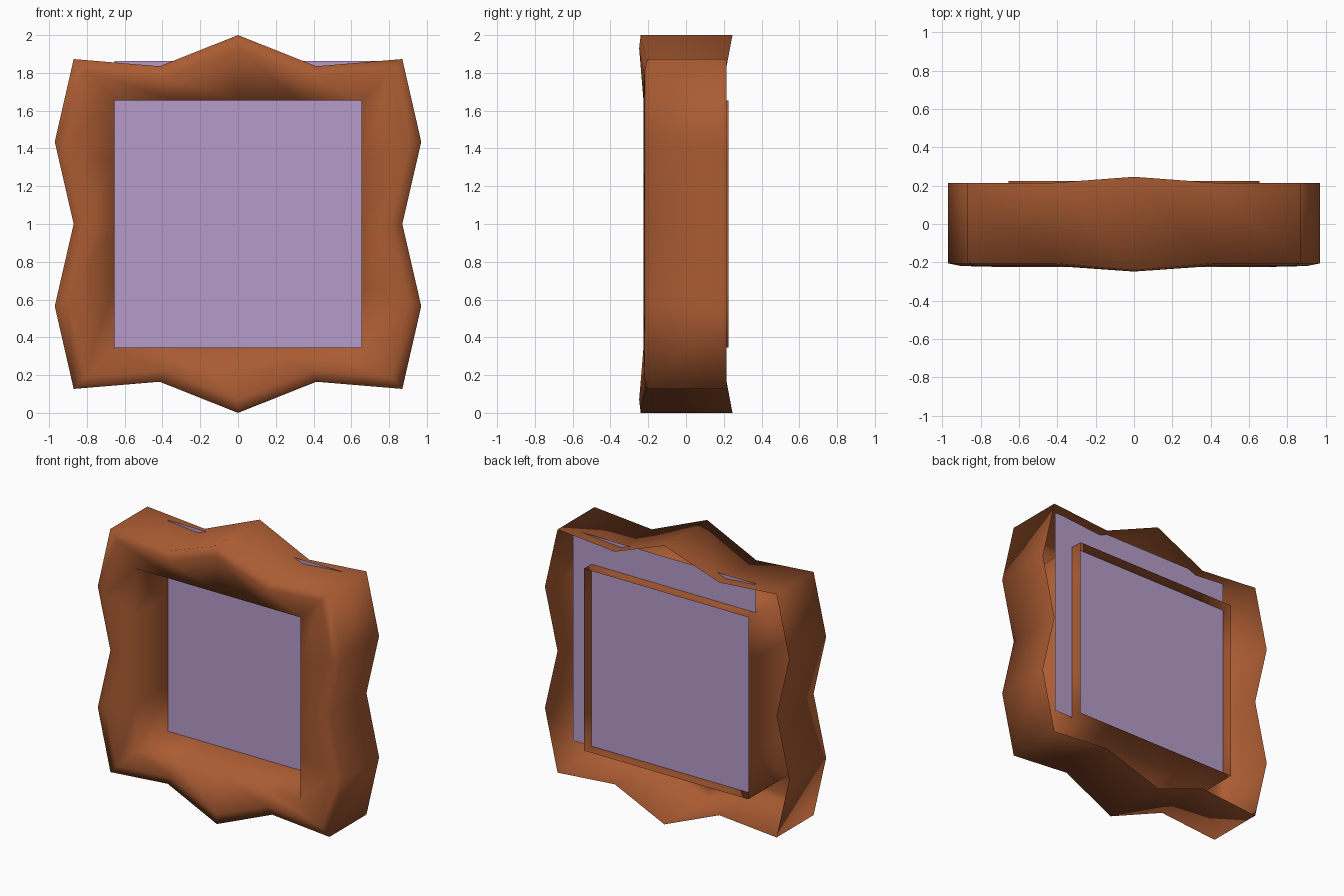
import bpy, bmesh

cube = bpy.data.objects.get("Cube")
if cube:
    bpy.data.objects.remove(cube, do_unlink=True)


def material(name, color):
    mat = bpy.data.materials.new(name)
    mat.use_nodes = True
    mat.diffuse_color = (*color, 1)
    bsdf = next(n for n in mat.node_tree.nodes if n.type == 'BSDF_PRINCIPLED')
    bsdf.inputs["Base Color"].default_value = (*color, 1)
    return mat


def add_object(name, bm, mat, smooth=False):
    mesh = bpy.data.meshes.new(name)
    for face in bm.faces:
        face.smooth = smooth
    bm.to_mesh(mesh)
    bm.free()
    mesh.materials.append(mat)
    obj = bpy.data.objects.new(name, mesh)
    bpy.context.collection.objects.link(obj)


brown = material("brown wood", (0.40, 0.105, 0.032))
lilac = material("lilac picture", (0.47, 0.33, 0.59))

HALF = 0.653
MID_Z = 1.0

# A quarter of the wavy outline, from top middle to right middle, and of the opening
wave_quarter = [(0, 1.0), (0.415, 0.835), (0.87, 0.873), (0.97, 0.435), (0.87, 0)]
hole_quarter = [(0, HALF), (HALF / 2, HALF), (HALF, HALF), (HALF, HALF / 2), (HALF, 0)]


def full_loop(quarter):
    """Mirror a quarter outline into a closed loop of sixteen points."""
    right = quarter + [(x, -z) for x, z in reversed(quarter[:-1])]
    return right + [(-x, z) for x, z in reversed(right[1:-1])]


wave = full_loop(wave_quarter)
hole = full_loop(hole_quarter)


def ring(bm, points, y, scale=1.0, bulge=0.0):
    """Add a loop of vertices; the top and bottom peaks are pushed out by bulge."""
    return [bm.verts.new((x * scale, y + (bulge if x == 0 else 0), MID_Z + z * scale))
            for x, z in points]


# Frame: open-backed outer wall, rounded front and straight inner sleeve
bm = bmesh.new()
loops = [
    ring(bm, wave, 0.215, bulge=0.031),
    ring(bm, wave, -0.205, bulge=-0.035),
    ring(bm, wave, -0.219, scale=0.93, bulge=-0.029),
    ring(bm, hole, -0.225),
    ring(bm, hole, 0.225),
]
for a, b in zip(loops, loops[1:]):
    for i in range(len(a)):
        j = (i + 1) % len(a)
        bm.faces.new((a[i], a[j], b[j], b[i]))
bmesh.ops.recalc_face_normals(bm, faces=bm.faces)
# The front must face -y
front = max(bm.faces, key=lambda f: abs(f.normal.y))
if front.normal.y > 0:
    bmesh.ops.reverse_faces(bm, faces=bm.faces)
add_object("frame", bm, brown, smooth=True)

# Picture sheet: larger than the opening, offset up and to the left
bm = bmesh.new()
corners = [(-HALF, 0.347), (0.80, 0.347), (0.80, 1.862), (-HALF, 1.862)]
bm.faces.new([bm.verts.new((x, 0.14, z)) for x, z in corners])
add_object("picture_sheet", bm, lilac)
